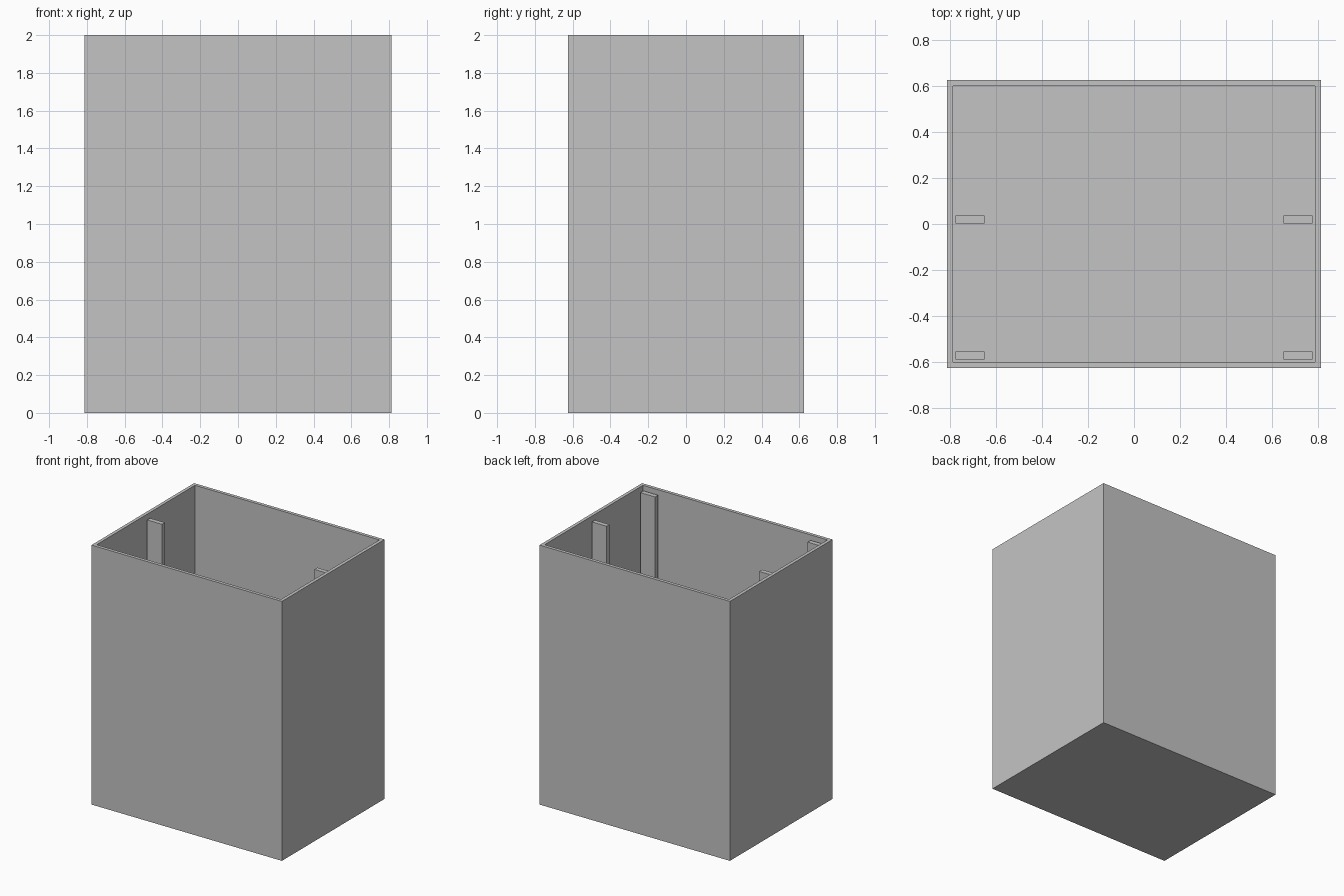
import bpy
import bmesh

cube = bpy.data.objects.get("Cube")
if cube:
    bpy.data.objects.remove(cube, do_unlink=True)

# Overall half sizes, height and wall thickness
HX, HY, H, T = 0.812, 0.625, 2.0, 0.036

grey = bpy.data.materials.new("light_grey")
grey.use_nodes = True
colour = (0.55, 0.55, 0.55, 1)
grey.diffuse_color = colour
grey.node_tree.nodes["Principled BSDF"].inputs["Base Color"].default_value = colour


def box(bm, low, high):
    """Add a box spanning two corners and return its faces."""
    verts = bmesh.ops.create_cube(bm, size=1)["verts"]
    for v in verts:
        for i in range(3):
            v.co[i] = high[i] if v.co[i] > 0 else low[i]
    return list({f for v in verts for f in v.link_faces})


def finish(bm, name):
    mesh = bpy.data.meshes.new(name)
    bmesh.ops.recalc_face_normals(bm, faces=bm.faces)
    bm.to_mesh(mesh)
    bm.free()
    mesh.materials.append(grey)
    obj = bpy.data.objects.new(name, mesh)
    bpy.context.collection.objects.link(obj)
    return obj


# Open-topped container: inset the top face for the rim, then sink a cavity
bm = bmesh.new()
faces = box(bm, (-HX, -HY, 0), (HX, HY, H))
top = max(faces, key=lambda f: f.calc_center_median().z)
bmesh.ops.inset_region(bm, faces=[top], thickness=T)
result = bmesh.ops.extrude_face_region(bm, geom=[top])
for v in result["geom"]:
    if isinstance(v, bmesh.types.BMVert):
        v.co.z = T
if top.is_valid:
    bmesh.ops.delete(bm, geom=[top], context="FACES_ONLY")
finish(bm, "container")

# Upright guide ribs on both side walls, stopping just below the rim
for place, y in (("front", T - HY), ("middle", 0.002)):
    for side, sign in (("left", 1), ("right", -1)):
        bm = bmesh.new()
        xs = sorted((sign * 0.65, sign * (HX - T)))
        box(bm, (xs[0], y, T), (xs[1], y + T, H - T))
        finish(bm, f"{place}_{side}_rib")
